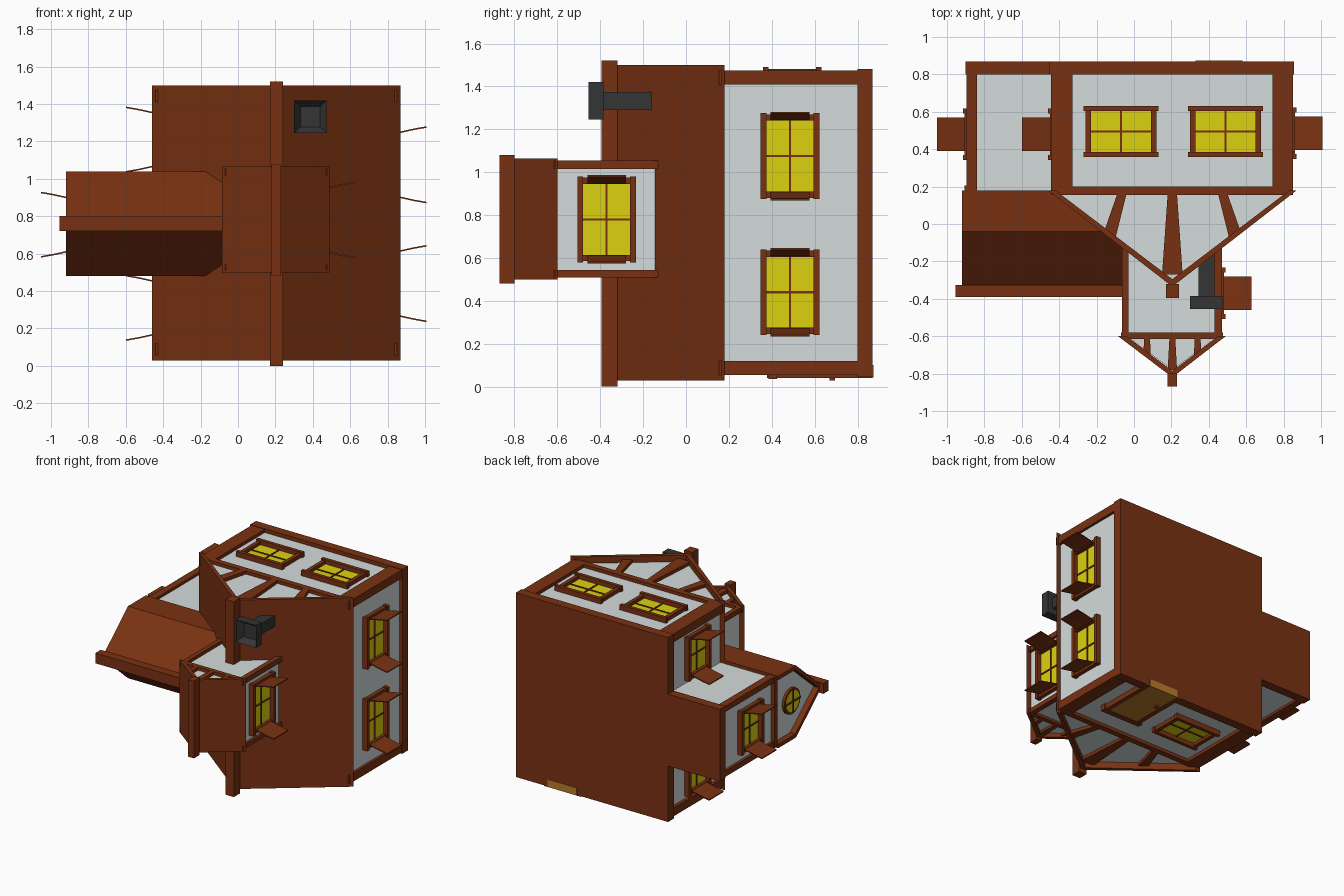
import bpy, bmesh, math
from mathutils import Matrix, Vector

cube = bpy.data.objects.get("Cube")
if cube:
    bpy.data.objects.remove(cube)


def material(name, rgb):
    m = bpy.data.materials.new(name)
    m.use_nodes = True
    m.diffuse_color = (*rgb, 1)
    m.node_tree.nodes["Principled BSDF"].inputs["Base Color"].default_value = (*rgb, 1)
    return m


WOOD = material("brown wood", (0.19, 0.031, 0.006))
WALL = material("pale plaster", (0.66, 0.71, 0.71))
GLASS = material("yellow glass", (0.72, 0.64, 0.005))
TAN = material("tan door", (0.48, 0.2, 0.025))
STONE = material("dark stone", (0.035, 0.035, 0.035))


def finish(name, bm, *mats):
    bmesh.ops.recalc_face_normals(bm, faces=bm.faces)
    mesh = bpy.data.meshes.new(name)
    bm.to_mesh(mesh)
    bm.free()
    for m in mats:
        mesh.materials.append(m)
    obj = bpy.data.objects.new(name, mesh)
    bpy.context.scene.collection.objects.link(obj)
    return obj


def add_box(bm, u, v, n, frame=Matrix(), index=0):
    size = Matrix.Diagonal((u[1] - u[0], v[1] - v[0], n[1] - n[0], 1))
    centre = Matrix.Translation((sum(u) / 2, sum(v) / 2, sum(n) / 2))
    made = bmesh.ops.create_cube(bm, size=1, matrix=frame @ centre @ size)
    for f in {f for vert in made["verts"] for f in vert.link_faces}:
        f.material_index = index


def box(name, x, y, z, mat=WOOD):
    bm = bmesh.new()
    add_box(bm, x, y, z)
    return finish(name, bm, mat)


def prism(name, pts, axis, lo, hi, mat=WOOD):
    """Extrude an outline of (x, y) along z, or of (y, z) along x."""
    bm = bmesh.new()
    place = (lambda p, d: (*p, d)) if axis == "z" else (lambda p, d: (d, *p))
    face = bm.faces.new([bm.verts.new(place(p, lo)) for p in pts])
    made = bmesh.ops.extrude_face_region(bm, geom=[face])
    move = Vector(place((0, 0), hi - lo))
    bmesh.ops.translate(bm, vec=move, verts=[g for g in made["geom"] if isinstance(g, bmesh.types.BMVert)])
    return finish(name, bm, mat)


def face_frame(origin, u, v, n):
    m = Matrix((u, v, n)).transposed().to_4x4()
    return Matrix.Translation(origin) @ m


X, Y, Z = Vector((1, 0, 0)), Vector((0, 1, 0)), Vector((0, 0, 1))


def window(name, origin, u, n, half, rail, shutters=False):
    """Glazed window with rails, jambs, glazing bars and optional open shutters."""
    f = face_frame(origin, u, -Y, n)
    bm = bmesh.new()
    h = 0.11
    add_box(bm, (-half, half), (-h, h), (-0.01, 0.006), f, 1)
    add_box(bm, (-0.005, 0.005), (-h, h), (0, 0.012), f)
    add_box(bm, (-half, half), (-0.005, 0.005), (0, 0.012), f)
    for s in (-1, 1):
        add_box(bm, (-rail, rail), sorted((s * h, s * (h + 0.027))), (0, 0.04), f)
        add_box(bm, sorted((s * half, s * (half + 0.03))), (-h, h), (0, 0.03), f)
        if shutters:
            path = [(half + 0.005, 0.02), (half + 0.025, 0.11), (rail + 0.002, 0.178)]
            rows = [[bm.verts.new(f @ Vector((s * (a + t), b, c))) for b in (-0.09, 0.09) for t in (-0.004, 0.004)]
                    for a, c in path]
            for p, q in zip(rows, rows[1:]):
                for i, j in ((0, 1), (1, 3), (3, 2), (2, 0)):
                    bm.faces.new((p[i], p[j], q[j], q[i]))
            for r in (rows[0], rows[-1]):
                bm.faces.new((r[0], r[1], r[3], r[2]))
    return finish(name, bm, WOOD, GLASS)


def mirrored(pts, middle):
    return [(2 * middle - x, y) for x, y in pts]


MID = 0.205  # centre line of the main block and tower

# main block
prism("main_walls", [(-0.42, 0.82), (-0.42, 0.16), (MID, -0.31), (0.83, 0.16), (0.83, 0.82)], "z", 0.08, 1.45, WALL)
box("main_floor_beam", (-0.455, 0.855), (0.8, 0.87), (0.045, 1.48))
prism("main_roof", [(-0.46, 0.18), (MID, -0.335), (0.87, 0.18), (0.83, 0.18), (MID, -0.295), (-0.42, 0.18)],
      "z", 0.03, 1.5)
box("main_ridge", (0.17, 0.24), (-0.395, -0.32), (0, 1.52))

brace = [(-0.09, 0.16), (-0.04, 0.16), (-0.10, -0.08), (-0.16, -0.04)]
for side, lo, hi in (("back", 1.41, 1.475), ("front", 0.055, 0.12)):
    box(side + "_eave_beam", (-0.44, 0.85), (0.155, 0.2), (lo, hi))
    for i, post in enumerate(((-0.445, -0.33), (0.74, 0.85))):
        box(f"{side}_corner_post_{i}", post, (0.17, 0.81), (lo, hi))
    prism(side + "_king_post", [(0.18, 0.16), (0.23, 0.16), (0.26, -0.27), (0.15, -0.27)], "z", lo, hi)
    prism(side + "_left_brace", brace, "z", lo, hi)
    prism(side + "_right_brace", mirrored(brace, MID), "z", lo, hi)

# side wing with its bent roof
prism("wing_walls", [(0.82, 0.505), (-0.04, 0.505), (-0.34, 0.76), (-0.04, 1.015), (0.82, 1.015)],
      "x", -0.875, -0.4, WALL)
box("wing_floor_beam", (-0.9, -0.44), (0.8, 0.87), (0.48, 1.04))
prism("wing_roof", [(0.18, 0.48), (-0.04, 0.48), (-0.36, 0.76), (-0.04, 1.04), (0.18, 1.04),
                    (0.18, 1.01), (-0.03, 1.01), (-0.32, 0.76), (-0.03, 0.51), (0.18, 0.51)], "x", -0.92, -0.03)
box("wing_ridge", (-0.955, -0.05), (-0.39, -0.325), (0.72, 0.8))
box("wing_gable_beam", (-0.905, -0.86), (0.165, 0.205), (0.485, 1.035))
for i, z in enumerate(((0.485, 0.53), (0.99, 1.035))):
    box(f"wing_corner_post_{i}", (-0.895, -0.84), (0.18, 0.81), z)

# round gable window
bm = bmesh.new()
turn = Matrix.Rotation(math.radians(-90), 4, "Y")
for radius, depth, index in ((0.1, 0.03, 0), (0.082, 0.04, 1)):
    made = bmesh.ops.create_cone(bm, cap_ends=True, segments=16, radius1=radius, radius2=radius, depth=depth,
                                 matrix=Matrix.Translation((-0.88, -0.03, 0.76)) @ turn)
    for f in {f for v in made["verts"] for f in v.link_faces}:
        f.material_index = index
add_box(bm, (-0.906, -0.88), (-0.036, -0.024), (0.67, 0.85))
add_box(bm, (-0.906, -0.88), (-0.12, 0.06), (0.754, 0.766))
finish("round_window", bm, WOOD, GLASS)

# tower
prism("tower_walls", [(-0.04, -0.1), (-0.04, -0.6), (MID, -0.78), (0.45, -0.6), (0.45, -0.1)],
      "z", 0.53, 1.03, WALL)
prism("tower_roof", [(-0.085, -0.6), (MID, -0.82), (0.49, -0.6), (0.45, -0.6), (MID, -0.785), (-0.04, -0.6)],
      "z", 0.5, 1.065)
box("tower_ridge", (0.18, 0.23), (-0.87, -0.8), (0.48, 1.08))
stud = [(0.055, -0.6), (0.085, -0.6), (0.09, -0.71), (0.05, -0.69)]
for side, lo, hi in (("back", 1.015, 1.055), ("front", 0.51, 0.545)):
    box(f"tower_{side}_beam", (-0.07, 0.475), (-0.615, -0.58), (lo, hi))
    for i, post in enumerate(((-0.065, -0.03), (0.43, 0.47))):
        box(f"tower_{side}_post_{i}", post, (-0.6, -0.1), (lo, hi))
    prism(f"tower_{side}_king_post", [(0.19, -0.6), (0.22, -0.6), (0.23, -0.78), (0.18, -0.78)], "z", lo, hi)
    prism(f"tower_{side}_left_stud", stud, "z", lo, hi)
    prism(f"tower_{side}_right_stud", mirrored(stud, MID), "z", lo, hi)

# chimney
box("chimney_pipe", (0.345, 0.43), (-0.4, -0.15), (1.29, 1.375), STONE)
bm = bmesh.new()
add_box(bm, (0.3, 0.472), (-0.455, -0.385), (1.245, 1.42))
mouth = [f for f in bm.faces if f.calc_center_median().y < -0.45]
bmesh.ops.inset_region(bm, faces=mouth, thickness=0.047)
bmesh.ops.translate(bm, vec=(0, 0.05, 0), verts=mouth[0].verts)
finish("chimney_cap", bm, STONE)

# windows
window("back_window_left", (-0.07, 0.495, 1.45), X, Z, 0.16, 0.2)
window("back_window_right", (0.49, 0.495, 1.45), X, Z, 0.16, 0.2)
window("front_window", (-0.05, 0.515, 0.08), X, -Z, 0.16, 0.2)
for i, z in enumerate((0.44, 1.075)):
    window(f"right_window_{i}", (0.83, 0.485, z), Z, X, 0.165, 0.2, True)
window("tower_window", (0.45, -0.37, 0.78), Z, X, 0.165, 0.2, True)
for i, z in enumerate((0.31, 1.21)):
    window(f"left_window_{i}", (-0.42, 0.48, z), Z, -X, 0.135, 0.17, True)
window("wing_window", (-0.875, 0.48, 0.755), Z, -X, 0.135, 0.17, True)

# door
box("door", (0.33, 0.58), (0.42, 0.873), (0.042, 0.1), TAN)
box("door_lintel", (0.28, 0.63), (0.385, 0.425), (0.035, 0.09))
for i, x in enumerate(((0.295, 0.33), (0.58, 0.615))):
    box(f"door_jamb_{i}", x, (0.42, 0.87), (0.04, 0.09))
box("door_knob", (0.355, 0.38), (0.67, 0.695), (0.028, 0.05))
